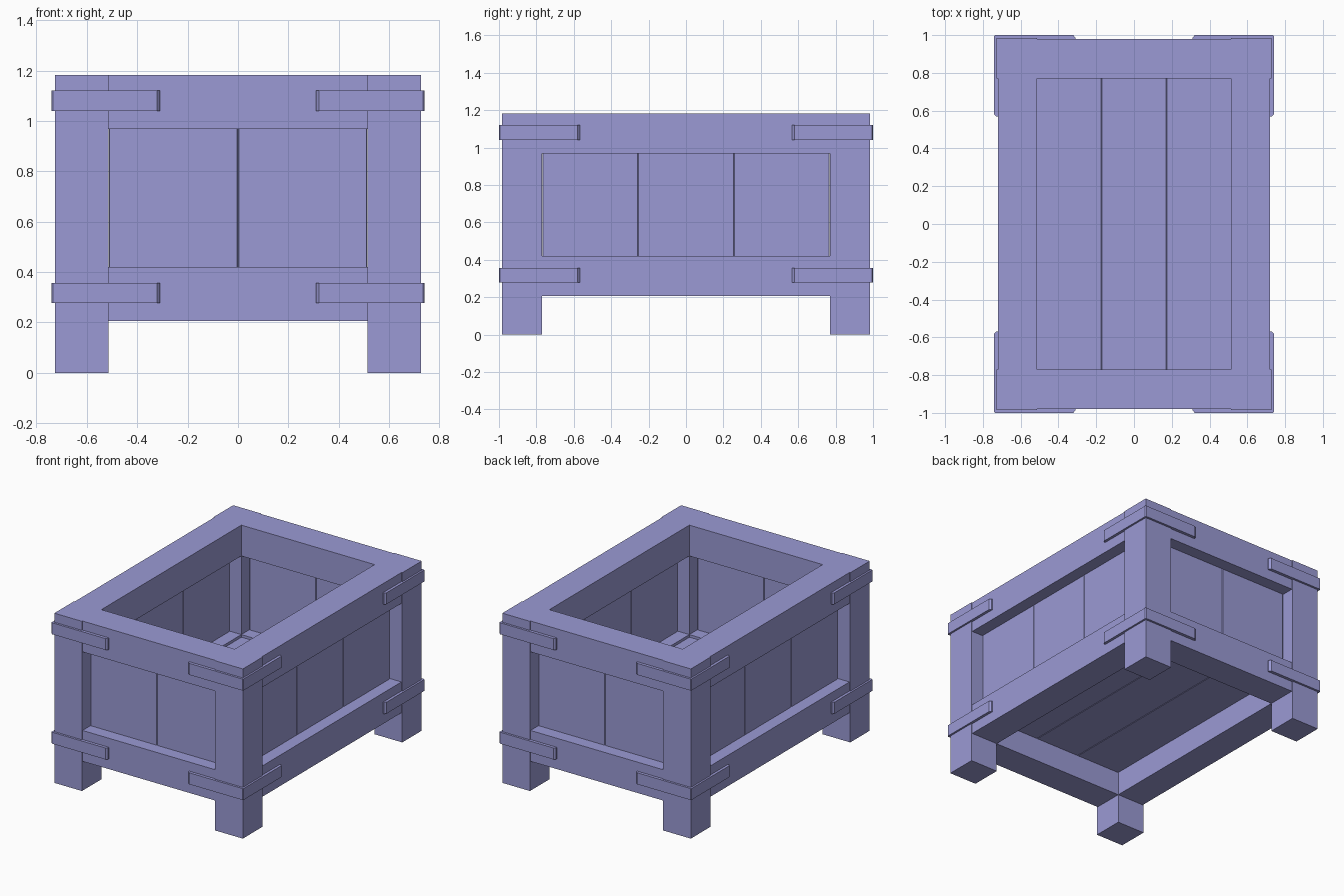
import bpy, bmesh

if "Cube" in bpy.data.objects:
    bpy.data.objects.remove(bpy.data.objects["Cube"])

TOP = 1.183

# Blue-violet paint for every part
paint = bpy.data.materials.new("blue_violet")
paint.diffuse_color = (0.327, 0.323, 0.66, 1)
paint.use_nodes = True
paint.node_tree.nodes["Principled BSDF"].inputs["Base Color"].default_value = paint.diffuse_color


def finish(bm, name):
    bmesh.ops.recalc_face_normals(bm, faces=bm.faces)
    mesh = bpy.data.meshes.new(name)
    bm.to_mesh(mesh)
    bm.free()
    mesh.materials.append(paint)
    obj = bpy.data.objects.new(name, mesh)
    bpy.context.collection.objects.link(obj)
    return obj


def box(name, lo, hi, bevel=0):
    """Timber between two opposite corners, optionally bevelled."""
    bm = bmesh.new()
    bmesh.ops.create_cube(bm, size=1)
    for v in bm.verts:
        v.co = [(a + b) / 2 + c * (b - a) for a, b, c in zip(lo, hi, v.co)]
    if bevel:
        bmesh.ops.bevel(bm, geom=bm.edges[:], offset=bevel, segments=1, affect='EDGES')
    return finish(bm, name)


def prism(name, outline, z0, z1):
    """Extrude a plan outline upwards."""
    bm = bmesh.new()
    face = bm.faces.new([bm.verts.new((x, y, z0)) for x, y in outline])
    top = bmesh.ops.extrude_face_region(bm, geom=[face])["geom"]
    bmesh.ops.translate(bm, vec=(0, 0, z1 - z0),
                        verts=[v for v in top if isinstance(v, bmesh.types.BMVert)])
    return finish(bm, name)


# Plan of one L-shaped corner strap, with chamfered ends
STRAP = [(0.31, 0.975), (0.31, 0.987), (0.322, 1.0), (0.735, 1.0), (0.74, 0.995),
         (0.74, 0.58), (0.727, 0.568), (0.715, 0.568), (0.715, 0.975)]
RAILS = [("lower", 0.205, 0.42), ("upper", 0.968, TOP)]

for sx, side in ((-1, "left"), (1, "right")):
    for sy, end in ((-1, "front"), (1, "back")):
        # Corner posts
        xs, ys = sorted((sx * 0.514, sx * 0.727)), sorted((sy * 0.771, sy * 0.985))
        box(f"{end}_{side}_post", (xs[0], ys[0], 0), (xs[1], ys[1], TOP))
        # Corner straps
        for level, z in (("lower", 0.277), ("upper", 1.04)):
            prism(f"{end}_{side}_{level}_strap",
                  [(sx * x, sy * y) for x, y in STRAP], z, z + 0.08)

for s, end, side in ((-1, "front", "left"), (1, "back", "right")):
    # Rails between the posts, flush with them on top
    ys, xs = sorted((s * 0.771, s * 0.979)), sorted((s * 0.514, s * 0.721))
    for level, z0, z1 in RAILS:
        box(f"{end}_{level}_rail", (-0.514, ys[0], z0), (0.514, ys[1], z1))
        box(f"{side}_{level}_rail", (xs[0], -0.771, z0), (xs[1], 0.771, z1))
    # Recessed boards with V joints: two on each end, three on each side
    cy, cx, t = s * 0.875, s * 0.618, 0.016
    for i in range(2):
        x = -0.513 + i * 0.513
        box(f"{end}_board_{i + 1}", (x, cy - t, 0.415), (x + 0.513, cy + t, 0.975), 0.003)
    for i in range(3):
        y = -0.768 + i * 0.512
        box(f"{side}_board_{i + 1}", (cx - t, y, 0.415), (cx + t, y + 0.512, 0.975), 0.003)

# Floor boards
for i in range(3):
    x = -0.516 + i * 0.344
    box(f"floor_board_{i + 1}", (x, -0.774, 0.37), (x + 0.344, 0.774, 0.402), 0.003)
